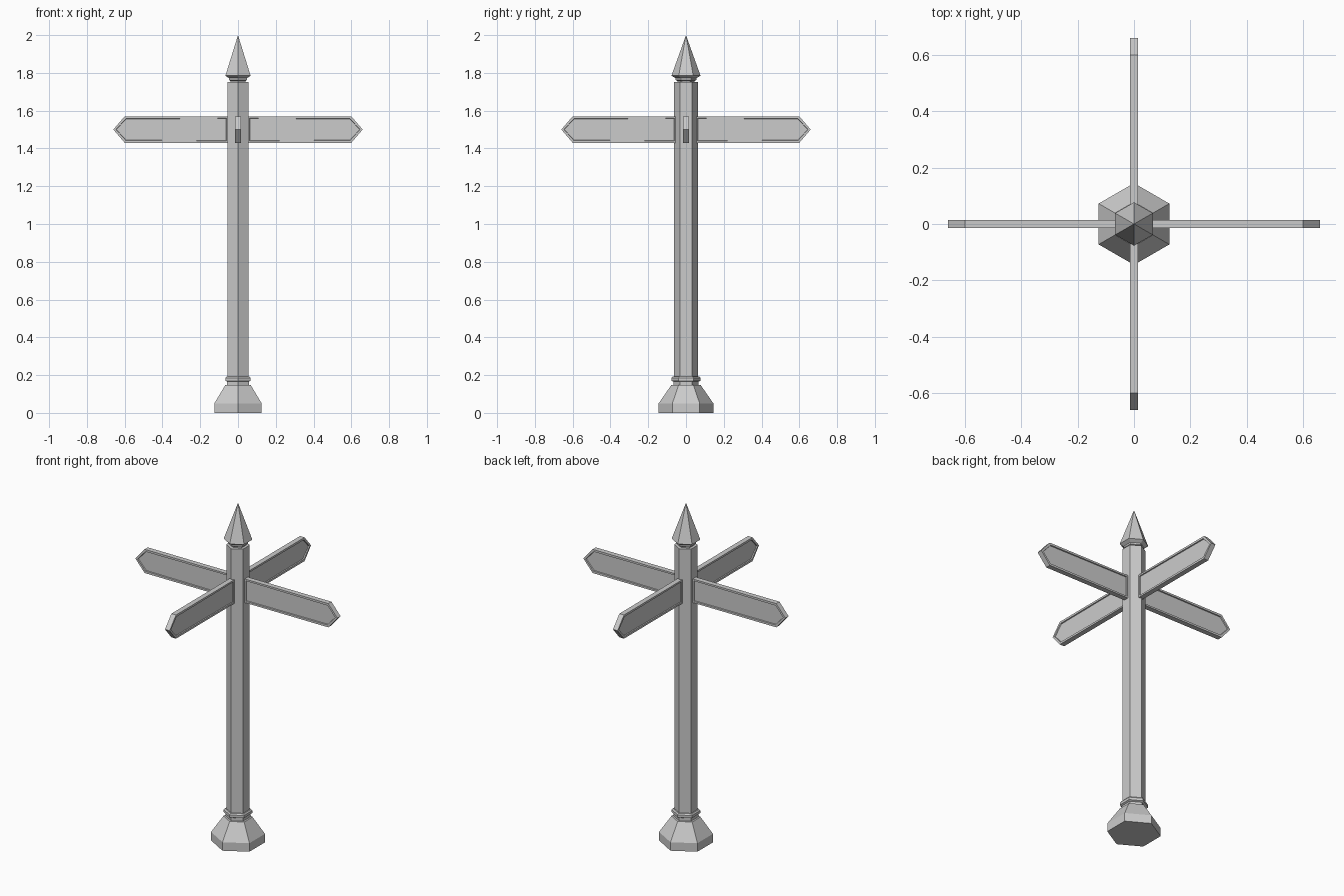
import bpy, bmesh, math
from mathutils import Matrix

cube = bpy.data.objects.get("Cube")
if cube:
    bpy.data.objects.remove(cube)

GREY = (0.6, 0.6, 0.6, 1)
mat = bpy.data.materials.new("stone grey")
mat.use_nodes = True
mat.diffuse_color = GREY
mat.node_tree.nodes["Principled BSDF"].inputs["Base Color"].default_value = GREY


def add_object(name, bm):
    bmesh.ops.recalc_face_normals(bm, faces=bm.faces[:])
    mesh = bpy.data.meshes.new(name)
    bm.to_mesh(mesh)
    bm.free()
    mesh.materials.append(mat)
    obj = bpy.data.objects.new(name, mesh)
    bpy.context.collection.objects.link(obj)
    return obj


def hex_lathe(name, profile):
    """Six-sided turned part from (radius, height) pairs, corners on the y axis."""
    bm = bmesh.new()
    rings = []
    for r, z in profile:
        angles = [math.radians(30 + 60 * i) for i in range(6)]
        rings.append([bm.verts.new((r * math.cos(a), r * math.sin(a), z)) for a in angles])
    for low, high in zip(rings, rings[1:]):
        for i in range(6):
            j = (i + 1) % 6
            bm.faces.new((low[i], low[j], high[j], high[i]))
    bm.faces.new(rings[0])
    bm.faces.new(rings[-1])
    bmesh.ops.remove_doubles(bm, verts=bm.verts[:], dist=0.0001)
    return add_object(name, bm)


# Post and its mouldings
hex_lathe("base", [(0.145, 0), (0.145, 0.05), (0.078, 0.147), (0.06, 0.147)])
hex_lathe("base_collar", [(0.066, 0.145), (0.066, 0.165), (0.077, 0.17),
                          (0.077, 0.185), (0.07, 0.192)])
hex_lathe("post", [(0.063, 0.14), (0.063, 1.752)])
hex_lathe("neck", [(0.045, 1.745), (0.045, 1.757), (0.055, 1.762), (0.055, 1.782)])
hex_lathe("spire", [(0.055, 1.772), (0.077, 1.785), (0.0, 2.0)])


# Arrow-ended signs with a shallow recessed panel on both sides
def add_sign(name, angle):
    half, thick = 0.07, 0.015
    outline = [(0.052, -half), (0.6, -half), (0.66, 0), (0.6, half), (0.052, half)]
    bm = bmesh.new()
    front = bm.faces.new([bm.verts.new((x, -thick, z)) for x, z in outline])
    extruded = bmesh.ops.extrude_face_region(bm, geom=[front], use_keep_orig=True)
    moved = [v for v in extruded["geom"] if isinstance(v, bmesh.types.BMVert)]
    bmesh.ops.translate(bm, verts=moved, vec=(0, 2 * thick, 0))
    bmesh.ops.recalc_face_normals(bm, faces=bm.faces[:])
    sides = [f for f in bm.faces if abs(f.normal.y) > 0.9]
    bmesh.ops.inset_individual(bm, faces=sides, thickness=0.014)
    bmesh.ops.inset_individual(bm, faces=sides, thickness=0.002, depth=-0.006)
    bm.transform(Matrix.Translation((0, 0, 1.5)) @ Matrix.Rotation(angle, 4, "Z"))
    add_object(name, bm)


for i, side in enumerate(("left", "back", "right", "front")):
    add_sign(side + "_sign", i * math.pi / 2)
